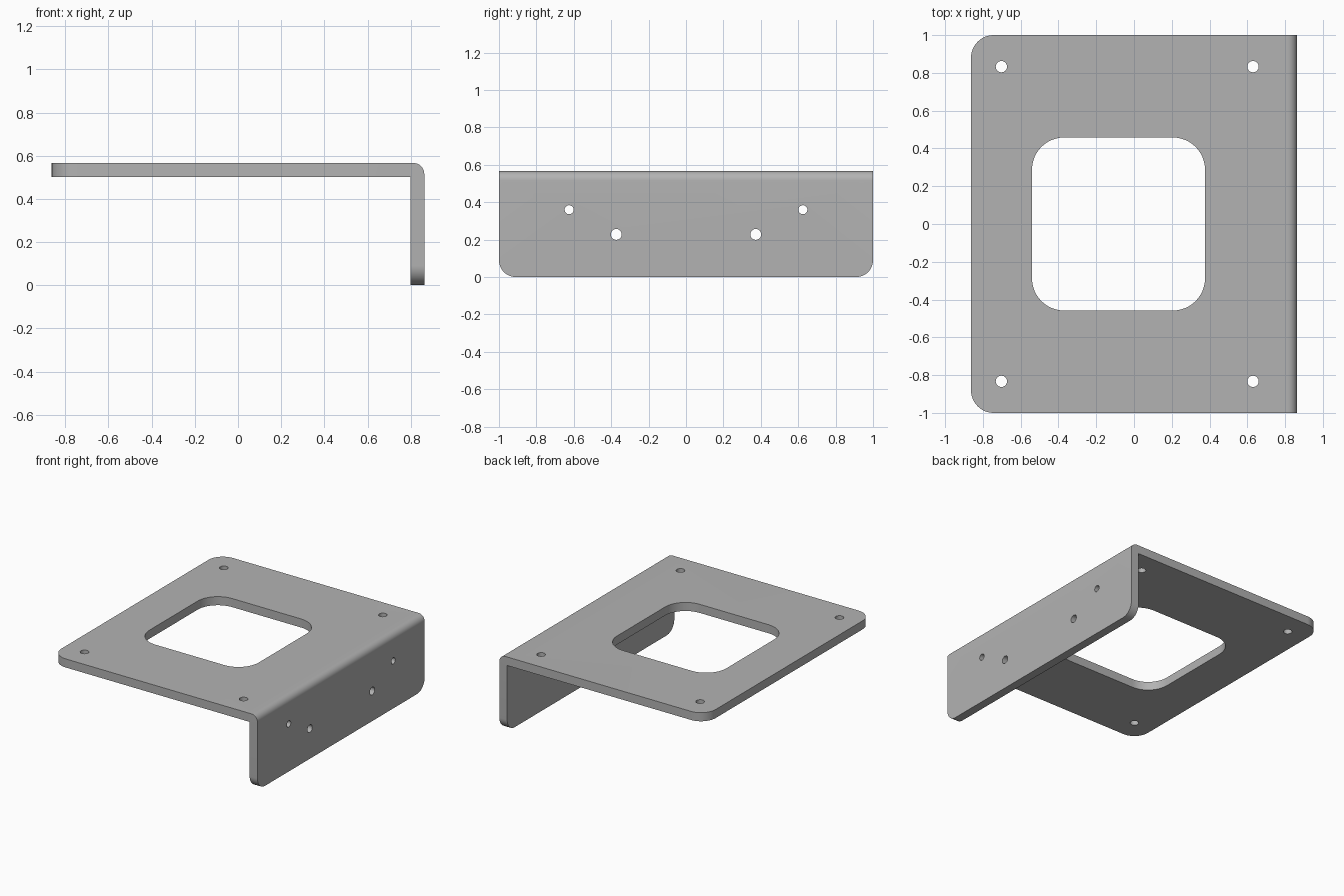
import bpy, bmesh
from math import pi, radians
from mathutils import Matrix, Vector

cube = bpy.data.objects.get("Cube")
if cube:
    bpy.data.objects.remove(cube, do_unlink=True)

X, Y, H, T = 0.863, 1.0, 0.566, 0.065   # half width, half depth, height, thickness

metal = bpy.data.materials.new("grey metal")
metal.use_nodes = True
grey = (0.45, 0.45, 0.45, 1)
metal.diffuse_color = grey
metal.node_tree.nodes["Principled BSDF"].inputs["Base Color"].default_value = grey


def make_object(name, bm):
    bmesh.ops.recalc_face_normals(bm, faces=bm.faces)
    mesh = bpy.data.meshes.new(name)
    bm.to_mesh(mesh)
    bm.free()
    mesh.materials.append(metal)
    obj = bpy.data.objects.new(name, mesh)
    bpy.context.collection.objects.link(obj)
    return obj


def round_edges(bm, test, radius, segments):
    """Round every edge whose midpoint and direction pass the test."""
    edges = []
    for e in bm.edges:
        a, b = (v.co for v in e.verts)
        if test((a + b) / 2, (b - a).normalized()):
            edges.append(e)
    bmesh.ops.bevel(bm, geom=edges, offset=radius, offset_type='OFFSET',
                    segments=segments, profile=0.5, affect='EDGES')


# Angle bracket: L profile extruded front to back
bm = bmesh.new()
profile = [(-X, H - T), (X - T, H - T), (X - T, 0), (X, 0), (X, H), (-X, H)]
face = bm.faces.new([bm.verts.new((x, -Y, z)) for x, z in profile])
ext = bmesh.ops.extrude_face_region(bm, geom=[face])
bmesh.ops.translate(bm, vec=(0, 2 * Y, 0),
                    verts=[g for g in ext["geom"] if isinstance(g, bmesh.types.BMVert)])
# Plate corners, flange corners, outer bend
round_edges(bm, lambda m, d: abs(d.z) > 0.9 and m.x < -X + 0.01, 0.12, 12)
round_edges(bm, lambda m, d: abs(d.x) > 0.9 and m.z < 0.01, 0.09, 12)
round_edges(bm, lambda m, d: abs(d.y) > 0.9 and m.x > X - 0.01 and m.z > H - 0.01, 0.05, 10)
bracket = make_object("angle_bracket", bm)

# Cutters: rounded window and drilled holes
cutters = []
bm = bmesh.new()
bmesh.ops.create_cube(bm, size=1, matrix=Matrix.Translation((-0.082, 0, H - T / 2))
                      @ Matrix.Diagonal((0.916, 0.916, 0.3, 1)))
round_edges(bm, lambda m, d: abs(d.z) > 0.9, 0.17, 12)
cutters.append(make_object("window_cutter", bm))


def drill(name, center, radius, turn=Matrix()):
    bm = bmesh.new()
    bmesh.ops.create_cone(bm, cap_ends=True, segments=32, radius1=radius, radius2=radius,
                          depth=0.2, matrix=Matrix.Translation(center) @ turn)
    cutters.append(make_object(name, bm))


sideways = Matrix.Rotation(pi / 2, 4, 'Y')
for side in (-1, 1):
    for x in (-0.702, 0.63):
        drill("plate_hole_cutter", Vector((x, side * 0.833, H - T / 2)), 0.03)
    for y, z, r in ((0.625, 0.36, 0.024), (0.373, 0.228, 0.029)):
        drill("flange_hole_cutter", Vector((X - T / 2, side * y, z)), r, sideways)

bpy.ops.object.select_all(action='DESELECT')
bpy.context.view_layer.objects.active = bracket
bracket.select_set(True)
for cutter in cutters:
    cut = bracket.modifiers.new("cut", 'BOOLEAN')
    cut.operation, cut.solver, cut.object = 'DIFFERENCE', 'EXACT', cutter
    bpy.ops.object.modifier_apply(modifier=cut.name)
    bpy.data.objects.remove(cutter, do_unlink=True)

bpy.ops.object.shade_smooth_by_angle(angle=radians(30))
